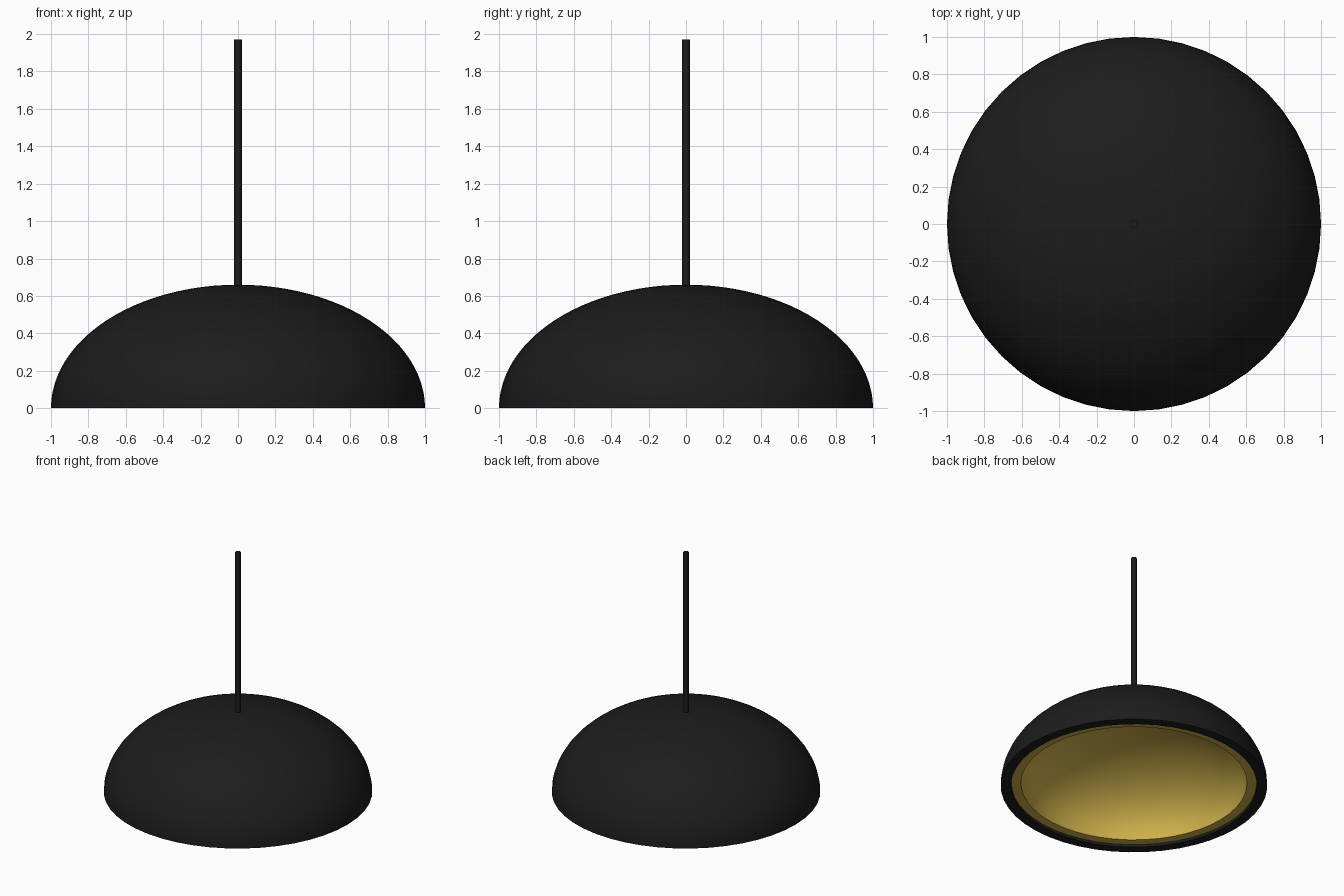
import bpy, bmesh, math

cube = bpy.data.objects.get("Cube")
if cube:
    bpy.data.objects.remove(cube)


def material(name, colour):
    mat = bpy.data.materials.new(name)
    mat.use_nodes = True
    mat.diffuse_color = colour
    mat.node_tree.nodes["Principled BSDF"].inputs["Base Color"].default_value = colour
    return mat


black = material("matte black", (0.012, 0.012, 0.012, 1))
gold = material("satin gold", (0.61, 0.43, 0.07, 1))


def dome_arc(radius, height, base, steps=24):
    """Quarter ellipse from the rim up to the crown, as (r, z) pairs."""
    angles = [math.pi / 2 * i / steps for i in range(steps + 1)]
    return [(radius * math.cos(a), base + height * math.sin(a)) for a in angles]


def lathe(name, profile, mat, segments):
    """Closed profile spun around the z axis."""
    bm = bmesh.new()
    verts = [bm.verts.new((r, 0, z)) for r, z in profile]
    edges = [bm.edges.new((verts[i - 1], verts[i])) for i in range(len(verts))
             if profile[i - 1][0] > 1e-5 or profile[i][0] > 1e-5]
    bmesh.ops.spin(bm, geom=verts + edges, axis=(0, 0, 1), cent=(0, 0, 0),
                   angle=math.tau, steps=segments, use_merge=False)
    bmesh.ops.remove_doubles(bm, verts=bm.verts, dist=1e-4)
    bmesh.ops.recalc_face_normals(bm, faces=bm.faces)
    mesh = bpy.data.meshes.new(name)
    bm.to_mesh(mesh)
    bm.free()
    obj = bpy.data.objects.new(name, mesh)
    bpy.context.collection.objects.link(obj)
    mesh.materials.append(mat)
    bpy.ops.object.select_all(action="DESELECT")
    obj.select_set(True)
    bpy.context.view_layer.objects.active = obj
    bpy.ops.object.shade_smooth_by_angle(angle=math.radians(35))


def shell(name, outer, inner, base, mat):
    """Hollow dome; outer and inner are (radius, height) pairs."""
    profile = dome_arc(*outer, base) + dome_arc(*inner, base)[::-1]
    lathe(name, profile, mat, 48)


# Outer shade, and the metallic lining set slightly up inside it
shell("outer_shade", (1.0, 0.66), (0.923, 0.58), 0, black)
shell("inner_lining", (0.92, 0.55), (0.848, 0.48), 0.02, gold)

# Hanging rod
lathe("hanging_rod", [(0, 0.64), (0.021, 0.64), (0.021, 1.97), (0, 1.97)], black, 12)
